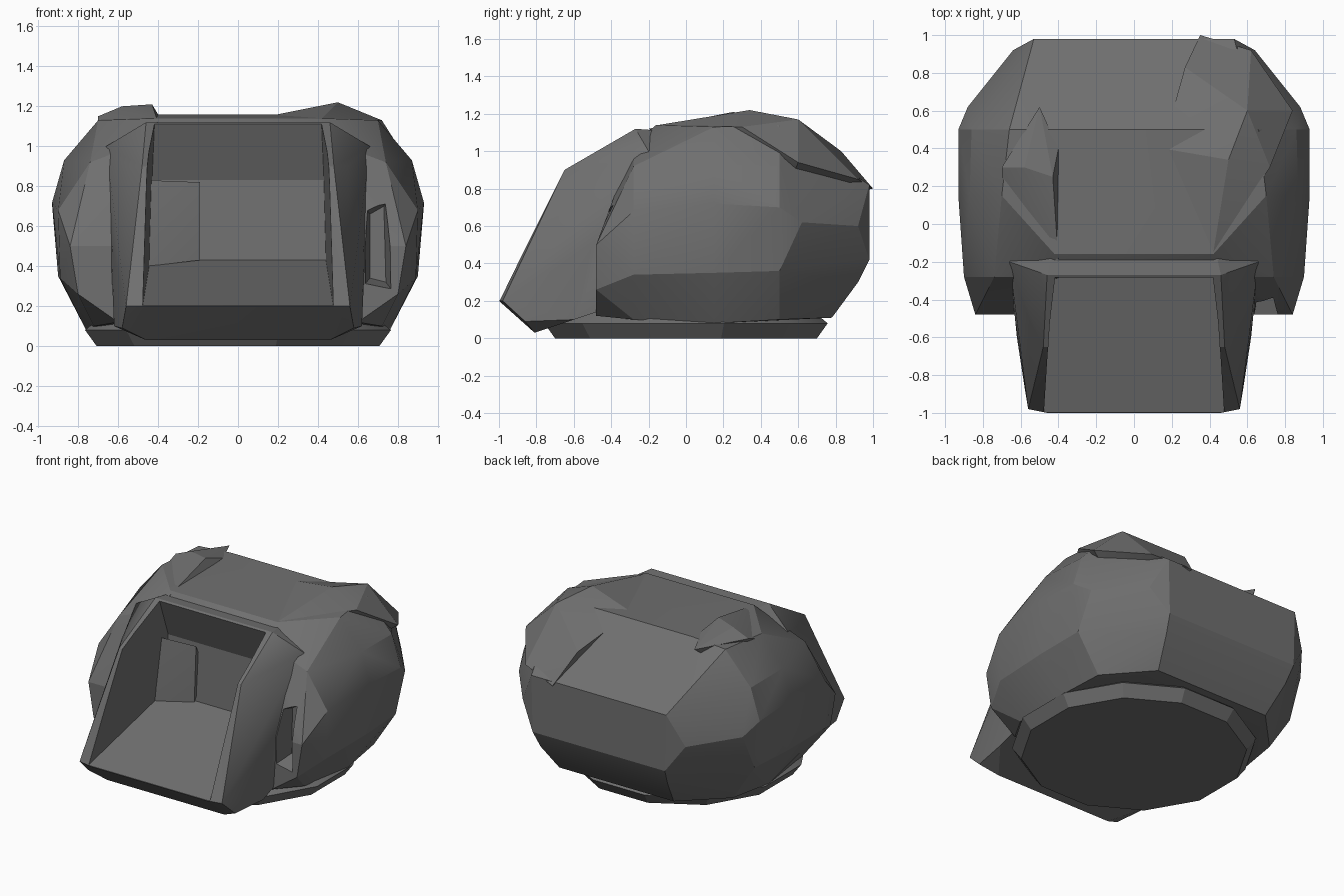
import bpy, bmesh, math

default = bpy.data.objects.get("Cube")
if default:
    bpy.data.objects.remove(default, do_unlink=True)

grey = bpy.data.materials.new("dark_grey")
grey.use_nodes = True
shade = (0.16, 0.16, 0.16, 1)
grey.diffuse_color = shade
bsdf = grey.node_tree.nodes["Principled BSDF"]
bsdf.inputs["Base Color"].default_value = shade
bsdf.inputs["Roughness"].default_value = 0.8


def hull(name, points):
    """Faceted solid wrapped around a few corner points."""
    bm = bmesh.new()
    for p in points:
        bm.verts.new(p)
    result = bmesh.ops.convex_hull(bm, input=bm.verts)
    spare = {g for g in result["geom_interior"] + result["geom_unused"]
             if isinstance(g, bmesh.types.BMVert)}
    bmesh.ops.delete(bm, geom=list(spare), context="VERTS")
    bmesh.ops.recalc_face_normals(bm, faces=bm.faces)
    mesh = bpy.data.meshes.new(name)
    bm.to_mesh(mesh)
    bm.free()
    mesh.materials.append(grey)
    obj = bpy.data.objects.new(name, mesh)
    bpy.context.collection.objects.link(obj)
    return obj


def both(points):
    return [(s * x, y, z) for x, y, z in points for s in (-1, 1)]


def ring(y, section):
    return both([(x, y, z) for x, z in section])


# Main rounded shell, from front cheeks to back wall
shell = hull("main_shell",
    ring(-0.48, [(0.60, 0.12), (0.80, 0.26), (0.84, 0.50)])
    + ring(-0.28, [(0.72, 0.10), (0.89, 0.34), (0.90, 0.68), (0.74, 0.92), (0.42, 1.04)])
    + ring(-0.16, [(0.42, 1.14)])
    + ring(0.15, [(0.76, 0.08), (0.90, 0.35), (0.93, 0.72), (0.87, 0.93), (0.70, 1.13)])
    + ring(0.50, [(0.72, 0.10), (0.89, 0.36), (0.93, 0.70), (0.86, 0.92), (0.66, 1.14), (0.40, 1.16)])
    + ring(0.62, [(0.88, 0.62)])
    + ring(0.78, [(0.45, 0.11)])
    + ring(0.92, [(0.50, 0.30), (0.64, 0.60)])
    + ring(0.98, [(0.52, 0.42), (0.53, 0.82)]))

# Projecting front, with side walls that rise to the roof
hood = hull("front_hood", both([
    (0.46, -1.00, 0.20), (0.56, -0.98, 0.20), (0.58, -0.86, 0.09),
    (0.46, -0.81, 0.03), (0.62, -0.60, 0.10), (0.63, -0.50, 0.50),
    (0.48, -0.65, 0.90), (0.55, -0.52, 0.90), (0.46, -0.27, 1.12),
    (0.66, -0.20, 1.00), (0.60, 0.00, 0.30), (0.40, 0.00, 1.10)]))

# Uneven raised humps on the roof
right_hump = hull("right_roof_hump", [
    (-0.40, -0.20, 1.12), (-0.40, 0.40, 1.16), (-0.43, 0.25, 1.21),
    (-0.58, 0.30, 1.20), (-0.70, 0.30, 1.15), (-0.50, 0.62, 1.14),
    (-0.70, -0.05, 1.02), (-0.60, 0.30, 0.90)])
left_hump = hull("left_roof_hump", [
    (0.15, 0.40, 1.15), (0.50, 0.34, 1.22), (0.60, 0.60, 1.17),
    (0.72, 0.30, 1.13), (0.42, -0.15, 1.14), (0.27, 0.83, 1.00),
    (0.62, 0.92, 0.85), (0.35, 1.00, 0.80), (0.84, 0.60, 0.94),
    (0.50, 0.50, 0.70)])

# Low plinth with a twelve-sided outline
plinth = hull("plinth", [
    (r * 0.99 * math.cos(a), r * 0.98 * math.sin(a), z)
    for r, z in ((0.74, 0.0), (0.80, 0.08), (0.70, 0.16))
    for a in [math.radians(15 + 30 * i) for i in range(12)]])

# Front recess: sloped floor, upright back, short sloping ceiling
recess = hull("recess_cutter",
    ring(-1.06, [(0.48, 0.185)]) + ring(-0.20, [(0.44, 0.43)])
    + ring(-0.17, [(0.43, 0.83)]) + ring(-0.29, [(0.41, 1.03)])
    + ring(-0.36, [(0.41, 1.30)]) + ring(-1.30, [(0.48, 1.30), (0.48, 0.15)]))
# Narrow pocket between left wall and cheek
pocket = hull("pocket_cutter", [
    (0.61, -0.65, 0.28), (0.80, -0.65, 0.24), (0.77, -0.60, 0.76),
    (0.62, -0.60, 0.72), (0.66, -0.34, 0.34), (0.74, -0.36, 0.32),
    (0.73, -0.34, 0.70), (0.66, -0.33, 0.66)])

for part in (shell, hood, right_hump, left_hump):
    for cutter in (recess, pocket):
        if cutter is pocket and part is not shell:
            continue
        mod = part.modifiers.new("cut", "BOOLEAN")
        mod.operation = "DIFFERENCE"
        mod.solver = "EXACT"
        mod.object = cutter
        bpy.context.view_layer.objects.active = part
        bpy.ops.object.modifier_apply(modifier=mod.name)
for cutter in (recess, pocket):
    bpy.data.objects.remove(cutter, do_unlink=True)

# Angled filler in the recess corner
corner = hull("recess_corner", [
    (-0.45, -0.30, 0.40), (-0.45, -0.24, 0.83), (-0.19, -0.20, 0.82),
    (-0.19, -0.22, 0.43), (-0.45, -0.10, 0.60), (-0.19, -0.10, 0.60)])

# Soft shading across shallow facets, crisp sharp edges
for part in (shell, hood, right_hump, left_hump, plinth, corner):
    bpy.ops.object.select_all(action="DESELECT")
    part.select_set(True)
    bpy.context.view_layer.objects.active = part
    bpy.ops.object.shade_smooth_by_angle(angle=math.radians(20))
